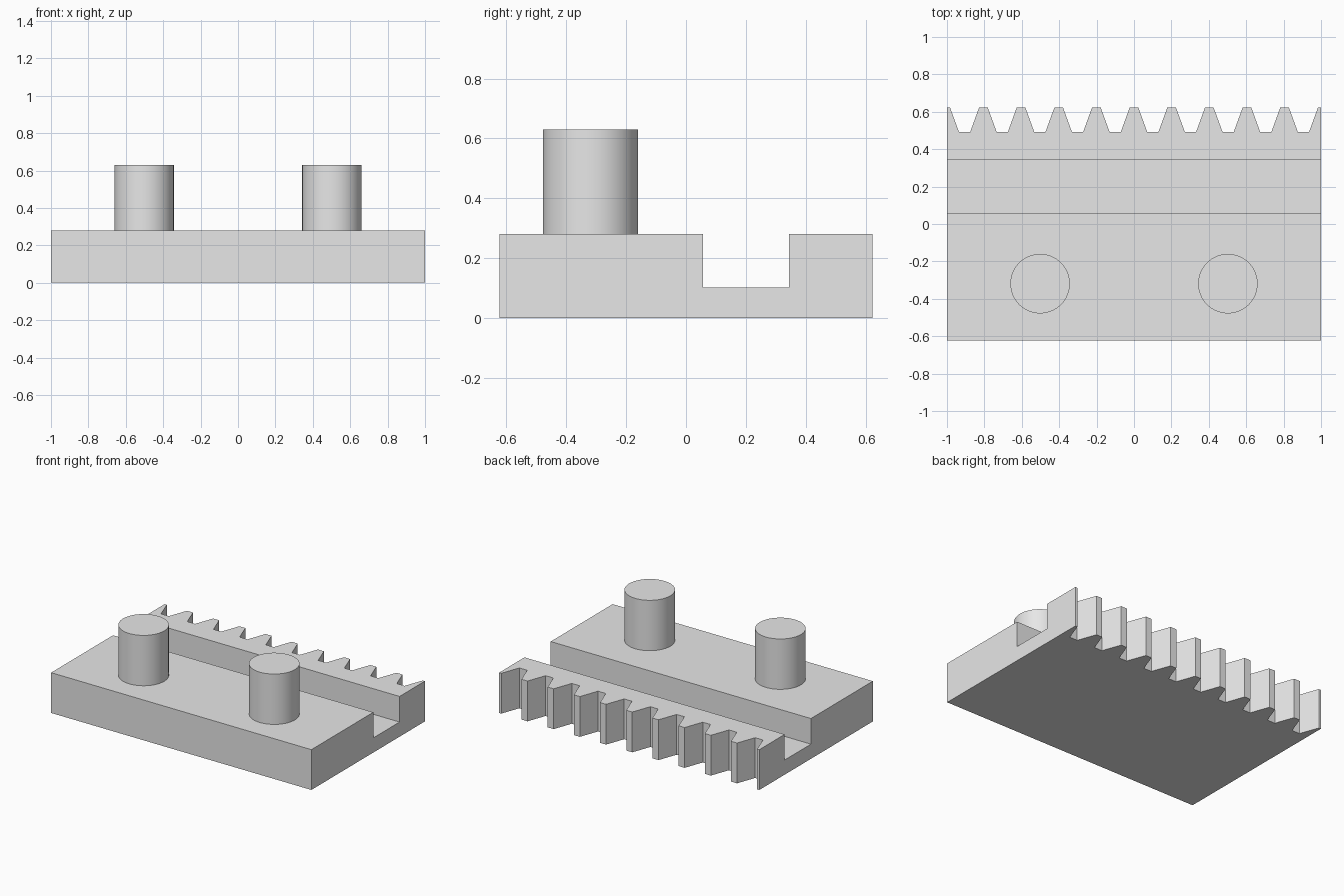
import bpy
import bmesh
from mathutils import Matrix, Vector

HALF_X, HALF_Y, TOP = 1.0, 0.623, 0.28
ROOT_Y = 0.492
PITCH, TIP, ROOT = 0.2013, 0.023, 0.0707
FLOOR, GROOVE_FRONT, GROOVE_BACK = 0.102, 0.057, 0.345
PIN_X, PIN_Y, PIN_R, PIN_TOP = 0.502, -0.319, 0.159, 0.63

cube = bpy.data.objects.get("Cube")
if cube:
    bpy.data.objects.remove(cube, do_unlink=True)

grey = bpy.data.materials.new("plain grey")
grey.use_nodes = True
grey.diffuse_color = (0.8, 0.8, 0.8, 1)
grey.node_tree.nodes["Principled BSDF"].inputs["Base Color"].default_value = grey.diffuse_color


def add_object(name, bm):
    bmesh.ops.recalc_face_normals(bm, faces=bm.faces)
    mesh = bpy.data.meshes.new(name)
    bm.to_mesh(mesh)
    bm.free()
    mesh.materials.append(grey)
    obj = bpy.data.objects.new(name, mesh)
    bpy.context.collection.objects.link(obj)
    return obj


def select_only(obj):
    bpy.ops.object.select_all(action="DESELECT")
    bpy.context.view_layer.objects.active = obj
    obj.select_set(True)


# Toothed plate outline: straight front, trapezoid teeth along the back
outline = [(-HALF_X, -HALF_Y), (HALF_X, -HALF_Y), (HALF_X, HALF_Y)]
for i in range(5, -6, -1):
    c = i * PITCH
    tooth = [(c + ROOT, ROOT_Y), (c + TIP, HALF_Y), (c - TIP, HALF_Y), (c - ROOT, ROOT_Y)]
    outline += [p for p in tooth if abs(p[0]) < HALF_X]
outline.append((-HALF_X, HALF_Y))

bm = bmesh.new()
base = bm.faces.new([bm.verts.new((x, y, 0)) for x, y in outline])
extruded = bmesh.ops.extrude_face_region(bm, geom=[base], use_keep_orig=True)["geom"]
bmesh.ops.translate(bm, vec=(0, 0, TOP), verts=[v for v in extruded if isinstance(v, bmesh.types.BMVert)])
plate = add_object("rack_plate", bm)

# Lengthwise groove
bm = bmesh.new()
size = Vector((HALF_X * 2.2, GROOVE_BACK - GROOVE_FRONT, 0.4))
centre = Vector((0, (GROOVE_FRONT + GROOVE_BACK) / 2, FLOOR + size.z / 2))
bmesh.ops.create_cube(bm, size=1, matrix=Matrix.Translation(centre) @ Matrix.Diagonal(size).to_4x4())
cutter = add_object("groove_cutter", bm)
cutter.hide_render = True
groove = plate.modifiers.new("groove", "BOOLEAN")
groove.object = cutter
groove.operation = "DIFFERENCE"
groove.solver = "EXACT"
select_only(plate)
bpy.ops.object.modifier_apply(modifier=groove.name)
bpy.data.objects.remove(cutter, do_unlink=True)

# Two round pins standing on the plate
for name, side in (("left_pin", 1), ("right_pin", -1)):
    bm = bmesh.new()
    place = Matrix.Translation((side * PIN_X, PIN_Y, (TOP + PIN_TOP) / 2))
    bmesh.ops.create_cone(bm, cap_ends=True, segments=64, radius1=PIN_R, radius2=PIN_R,
                          depth=PIN_TOP - TOP, matrix=place)
    pin = add_object(name, bm)
    select_only(pin)
    bpy.ops.object.shade_smooth_by_angle()
